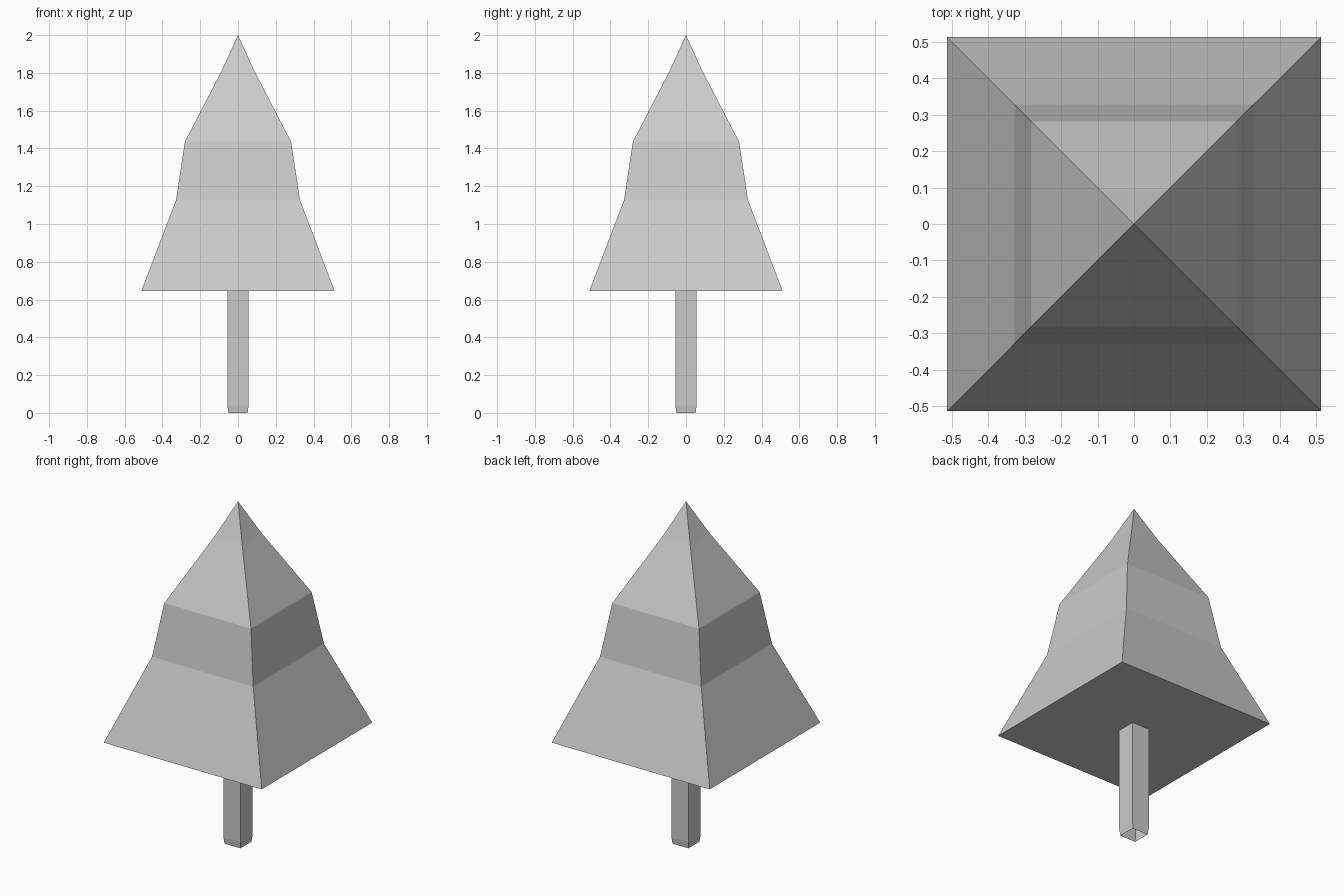
import bpy
import bmesh

cube = bpy.data.objects.get("Cube")
if cube:
    bpy.data.objects.remove(cube, do_unlink=True)

grey = bpy.data.materials.new("plain_grey")
grey.use_nodes = True
colour = (0.6, 0.6, 0.6, 1.0)
grey.diffuse_color = colour
grey.node_tree.nodes["Principled BSDF"].inputs["Base Color"].default_value = colour

CORNERS = ((-1, -1), (1, -1), (1, 1), (-1, 1))


def square_loft(name, profile, close_bottom=False, tip=None):
    """Join square rings of (half width, height), with an optional pointed tip."""
    bm = bmesh.new()
    rings = [[bm.verts.new((r * x, r * y, z)) for x, y in CORNERS] for r, z in profile]
    for low, high in zip(rings, rings[1:]):
        for i in range(4):
            j = (i + 1) % 4
            bm.faces.new((low[i], low[j], high[j], high[i]))
    if tip is not None:
        point = bm.verts.new((0, 0, tip))
        for i in range(4):
            bm.faces.new((rings[-1][i], rings[-1][(i + 1) % 4], point))
    if close_bottom:
        bm.faces.new(rings[0][::-1])
    mesh = bpy.data.meshes.new(name)
    bm.to_mesh(mesh)
    bm.free()
    mesh.materials.append(grey)
    obj = bpy.data.objects.new(name, mesh)
    bpy.context.collection.objects.link(obj)
    return obj


# Trunk: hollow square post, open underneath, slightly narrowed at the foot
square_loft("trunk", [(0.051, 0), (0.056, 0.04), (0.056, 0.645)])

# Foliage: stepped square pyramid with a flat underside
square_loft("foliage", [(0.512, 0.645), (0.328, 1.127), (0.281, 1.436), (0.09, 1.804)],
            close_bottom=True, tip=2.0)
